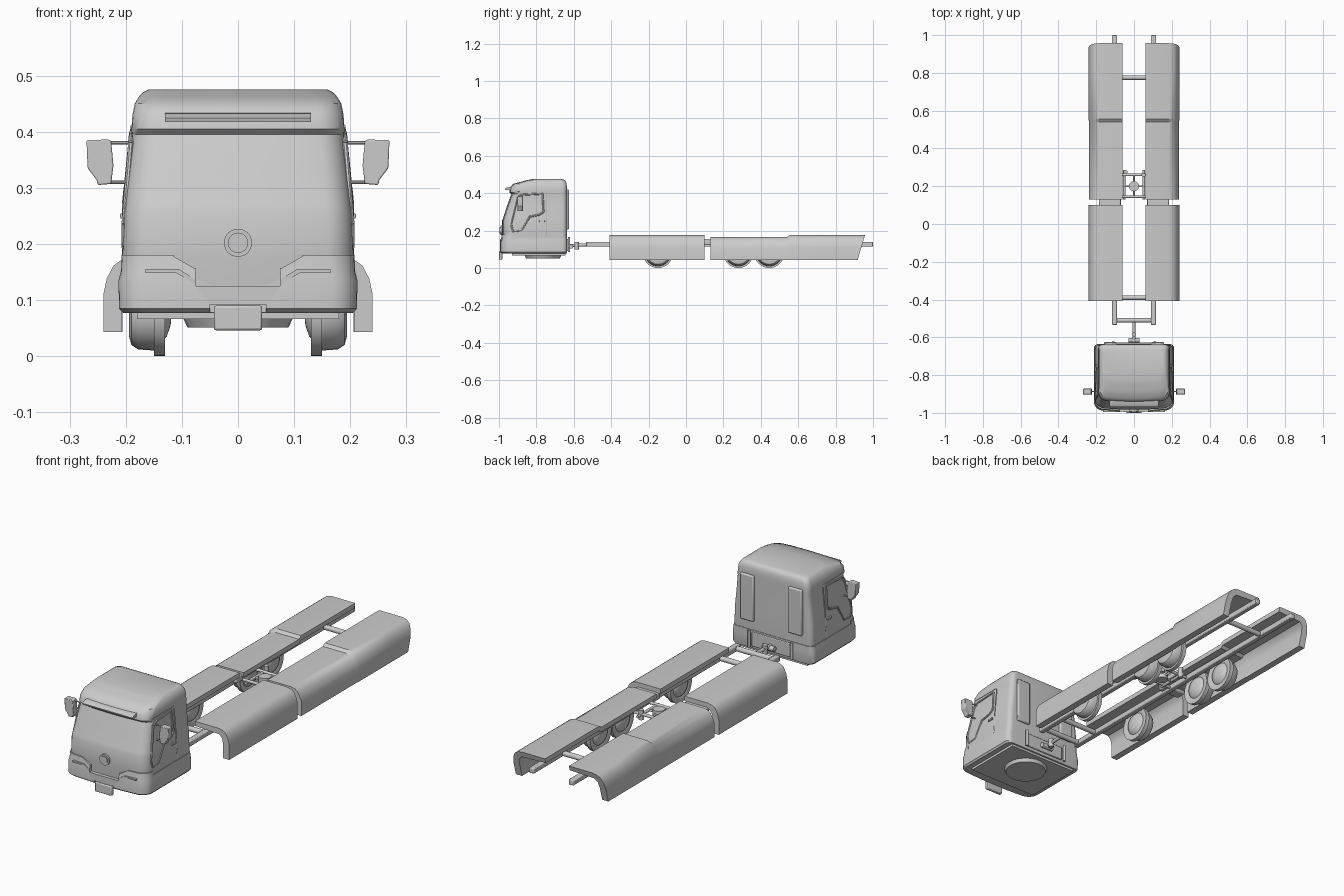
import bpy, bmesh, math
from mathutils import Vector, Matrix

if "Cube" in bpy.data.objects:
    bpy.data.objects.remove(bpy.data.objects["Cube"])


def finish(name, bm, mirror=False, bevel=0):
    bmesh.ops.recalc_face_normals(bm, faces=bm.faces)
    me = bpy.data.meshes.new(name)
    bm.to_mesh(me)
    bm.free()
    ob = bpy.data.objects.new(name, me)
    bpy.context.collection.objects.link(ob)
    if bevel:
        m = ob.modifiers.new("bevel", 'BEVEL')
        m.width, m.segments = bevel, 2
    if mirror:
        ob.modifiers.new("mirror", 'MIRROR')
    return ob


def loft(name, rings, mirror=False):
    bm = bmesh.new()
    rows = [[bm.verts.new(p) for p in r] for r in rings]
    n = len(rows[0])
    for a, b in zip(rows, rows[1:]):
        for i in range(n):
            j = (i + 1) % n
            bm.faces.new((a[i], a[j], b[j], b[i]))
    bm.faces.new(rows[0])
    bm.faces.new(rows[-1])
    return finish(name, bm, mirror)


def prism(name, pts, axis, a, b, mirror=False, bevel=0):
    # 2D outline extruded along an axis: 'x' takes (y, z), 'y' takes (x, z)
    def place(p, t):
        return (t, p[0], p[1]) if axis == 'x' else (p[0], t, p[1])
    ob = loft(name, [[place(p, t) for p in pts] for t in (a, b)], mirror)
    if bevel:
        m = ob.modifiers.new("bevel", 'BEVEL')
        m.width, m.segments = bevel, 2
    return ob


def box(name, x, y, z, mirror=False, bevel=0):
    bm = bmesh.new()
    bmesh.ops.create_cube(bm, size=1)
    for v in bm.verts:
        v.co = [(r[0] + r[1]) / 2 + c * (r[1] - r[0]) for r, c in zip((x, y, z), v.co)]
    return finish(name, bm, mirror, bevel)


def tubes(name, segs, r, mirror=False, r2=None, sides=16):
    bm = bmesh.new()
    for a, b in segs:
        a, b = Vector(a), Vector(b)
        q = (b - a).to_track_quat('Z', 'Y').to_matrix().to_4x4()
        bmesh.ops.create_cone(bm, cap_ends=True, segments=sides, radius1=r,
                              radius2=r if r2 is None else r2, depth=(b - a).length,
                              matrix=Matrix.Translation((a + b) / 2) @ q)
    return finish(name, bm, mirror)


def plan(z, hw, yf, yr, rf=.045, rr=.025, crown=.012):
    # rounded rectangle seen from above, with a crowned front edge
    pts = []
    for cx, cy, r, a0 in ((hw - rr, yr - rr, rr, 0), (-hw + rr, yr - rr, rr, 90),
                          (-hw + rf, yf + rf, rf, 180), (hw - rf, yf + rf, rf, 270)):
        for i in range(7):
            a = math.radians(a0 + 15 * i)
            pts.append((cx + r * math.cos(a), cy + r * math.sin(a)))
        if a0 == 180:
            pts += [((hw - rf) * (k / 4 - 1), yf) for k in range(1, 8)]
    out = []
    for x, y in pts:
        w = (yr - y) / (yr - yf)
        out.append((x, y + crown * (x / hw) ** 2 * w, z))
    return out


# Cab shell with sloped windscreen, brow and rounded roof
loft("cab_shell", [plan(*p) for p in (
    (.085, .200, -.975, -.64), (.175, .206, -.983, -.637), (.255, .203, -.983, -.637),
    (.27, .201, -.977, -.637), (.33, .195, -.958, -.637), (.395, .189, -.934, -.637),
    (.405, .190, -.945, -.637), (.43, .188, -.942, -.637), (.450, .184, -.925, -.638),
    (.462, .177, -.880, -.642), (.470, .170, -.850, -.648), (.475, .160, -.825, -.660))])

# Wraparound lower bumper, stepped down in the middle and along the sides
bumper = loft("bumper", [plan(*p) for p in (
    (.077, .205, -.985, -.637), (.085, .212, -.995, -.635), (.135, .213, -.995, -.635),
    (.150, .209, -.992, -.635), (.180, .2075, -.988, -.635))])
cuts = [
    prism("cut_centre", [(-.115, .2), (-.115, .178), (-.078, .157), (.078, .157),
                         (.115, .178), (.115, .2)], 'y', -1.1, -.93),
    box("cut_grille", (-.075, .075), (-1.1, -.978), (.125, .17)),
    box("cut_rear", (-.3, .3), (-.925, -.5), (.163, .25)),
    box("cut_plate", (-.05, .05), (-1.1, -.985), (.06, .092))]
for c in cuts:
    c.hide_render = True
    c.hide_viewport = True
    m = bumper.modifiers.new("cut", 'BOOLEAN')
    m.operation, m.object, m.solver = 'DIFFERENCE', c, 'EXACT'

# Ridge lines under the bumper top edge
prism("bumper_ridge", [(.075, .128), (.11, .148), (.165, .148), (.165, .155), (.105, .155),
                       (.075, .136)], 'y', -.994, -.97, True)
box("front_plate", (-.043, .043), (-1.0, -.982), (.046, .09), bevel=.004)
tubes("front_disc_rim", [((0, -.98, .202), (0, -.992, .202))], .025, sides=32)
tubes("front_disc_hub", [((0, -.98, .202), (0, -.996, .202))], .018, sides=32)
prism("sun_visor", [(-.968, .424), (-.955, .432), (-.92, .434), (-.92, .42), (-.966, .417)],
      'x', -.13, .13)

# Underbody
box("underbody_plate", (-.18, .18), (-.93, -.645), (.066, .09))
tubes("engine_pan", [((0, -.765, .051), (0, -.765, .085))], .09, r2=.106, sides=32)

# Side windows, door lines and handles
outline = [(-.900, .380), (-.875, .392), (-.767, .398), (-.762, .300), (-.785, .285),
           (-.835, .275), (-.880, .200), (-.925, .195), (-.935, .235)]
loop = [(.203 - .1 * max(0, z - .26), y, z) for y, z in outline]
tubes("window_frame", list(zip(loop, loop[1:] + loop[:1])), .005, True, sides=8)
door = [(.205, -.745, .17), (.202, -.745, .27), (.189, -.745, .41), (.189, -.90, .41)]
tubes("door_seam", list(zip(door, door[1:])), .0025, True, sides=6)
box("door_handle", (.2, .21), (-.785, -.755), (.245, .255), True, .002)

# Mirrors on two arms
prism("mirror", [(.226, .383), (.230, .386), (.270, .385), (.268, .335), (.252, .314),
                 (.250, .305), (.226, .307), (.222, .34)], 'y', -.902, -.872, True, .004)
tubes("mirror_arm", [((.185, -.887, .380), (.235, -.887, .380)),
                     ((.193, -.887, .310), (.235, -.887, .310))], .003, True, sides=8)

# Cab back: vertical ducts, lower bracket and hooks
box("rear_duct", (.09, .16), (-.645, -.626), (.205, .42), True, .005)
box("rear_bracket", (-.10, .10), (-.64, -.628), (.09, .155), bevel=.003)
tubes("rear_hook", [((.11, -.625, .085), (.11, -.625, .165))], .006, True)
tubes("hitch_block", [((-.03, -.615, .115), (.03, -.615, .115))], .012)

# Chassis rails, tow bar and cross members
box("chassis_rail", (.09, .116), (-.535, 1.0), (.114, .139), True, .004)
tubes("tow_bar", [((0, -.63, .12), (0, -.505, .125))], .008)
tubes("tow_pin", [((0, -.585, .10), (0, -.585, .14))], .012)
tubes("cross_member", [((-.1, y, .126), (.1, y, .126)) for y in (-.51, -.39, .775)], .012)

# Coupling frame between the rear wheel covers
tubes("coupling_frame", [((x, .13, .12), (x, .285, .12)) for x in (-.052, .052)] +
      [((-.09, y, .125), (.09, y, .125)) for y in (.145, .26)], .007)
tubes("coupling_drum", [((0, .2, .105), (0, .2, .14))], .027, sides=24)
tubes("coupling_arm", [((-.052, .2, .12), (.052, .2, .12)),
                       ((0, .145, .12), (0, .26, .12))], .005)
tubes("coupling_bolt", [((-.045, .275, .10), (-.045, .275, .15)),
                        ((.05, .26, .10), (.05, .26, .145))], .011)

# Long wheel covers: rounded inverted-L shells
section = [(.062, .177), (.185, .177), (.207, .172), (.222, .161), (.234, .138), (.240, .110),
           (.240, .043), (.208, .043), (.208, .110), (.203, .135), (.188, .150), (.062, .155)]


def cover(name, stations):
    # each station: y at top, y at bottom, top drop, inset of outer side
    rings = []
    for yt, yb, drop, inset in stations:
        rings.append([(x - inset * (x > .2), yb + (yt - yb) * (z - .043) / .134,
                       z - drop * (z > .12)) for x, z in section])
    loft(name, rings, True)


cover("front_wheel_cover", [(-.408, -.408, 0, 0), (.10, .10, 0, 0)])
cover("rear_wheel_cover", [(.13, .13, .011, .002), (.54, .54, .011, .002),
                           (.555, .55, 0, 0), (.80, .79, 0, 0), (.957, .918, 0, 0)])
box("cover_joint", (.07, .185), (.09, .14), (.125, .156), True, .006)

# Wheels: lathed discs with a raised inner tread and domed hub
bm = bmesh.new()
prof = [(.118, .0), (.120, .025), (.127, .045), (.135, .052), (.130, .065), (.130, .080),
        (.150, .080), (.150, .070), (.178, .068), (.190, .060), (.194, .045), (.188, .0)]
for cy in (-.15, .28, .445):
    vs = [bm.verts.new((x, cy, .08 + r)) for x, r in prof]
    es = [bm.edges.new(p) for p in zip(vs, vs[1:])]
    bmesh.ops.spin(bm, geom=vs + es, cent=(0, cy, .08), axis=(1, 0, 0),
                   angle=math.tau, steps=32)
bmesh.ops.remove_doubles(bm, verts=bm.verts, dist=.0002)
finish("wheels", bm, True)

# Smooth shading with sharp edges kept
bpy.ops.object.select_all(action='DESELECT')
for ob in bpy.context.scene.objects:
    if not ob.hide_render:
        ob.select_set(True)
        bpy.context.view_layer.objects.active = ob
bpy.ops.object.shade_smooth_by_angle(angle=math.radians(35))
